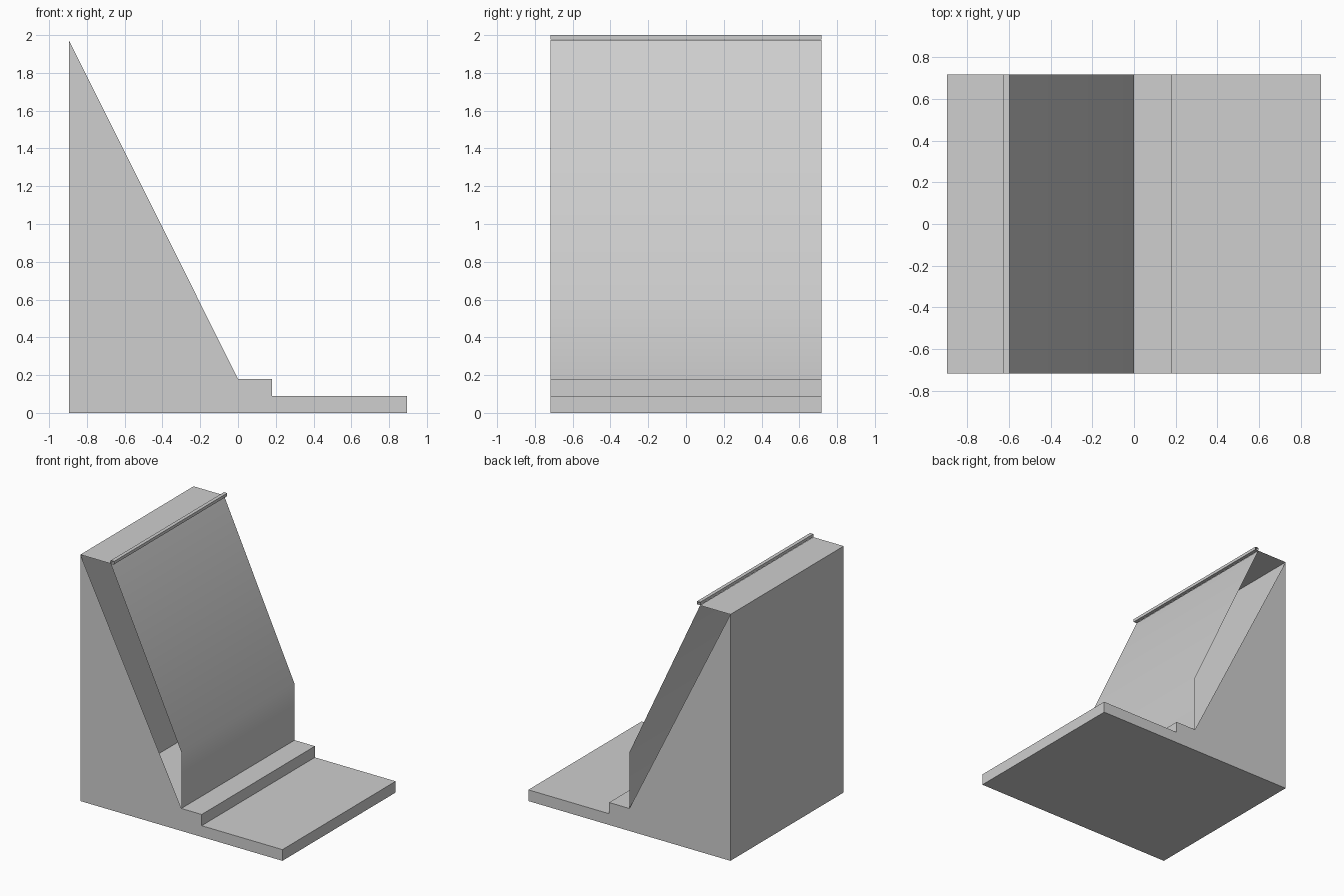
import bpy
from math import radians

if "Cube" in bpy.data.objects:
    bpy.data.objects.remove(bpy.data.objects["Cube"], do_unlink=True)

grey = bpy.data.materials.new("plain_grey")
grey.use_nodes = True
colour = (0.62, 0.62, 0.62, 1)
grey.diffuse_color = colour
grey.node_tree.nodes["Principled BSDF"].inputs["Base Color"].default_value = colour

HALF_DEPTH = 0.717
HALF_WIDTH = 0.896
TOP = 1.975
LEDGE = 0.18      # height of the ledge in front of the panel
LIP = -0.627      # x of the panel's top edge


def make_object(name, verts, faces):
    mesh = bpy.data.meshes.new(name)
    mesh.from_pydata(verts, [], faces)
    mesh.materials.append(grey)
    obj = bpy.data.objects.new(name, mesh)
    bpy.context.collection.objects.link(obj)
    return obj


def sheet(name, path, closed=False):
    """Sweep an (x, z) path along y as a thin skin with open ends."""
    n = len(path)
    verts = [(x, y, z) for y in (-HALF_DEPTH, HALF_DEPTH) for x, z in path]
    faces = []
    for i in range(n if closed else n - 1):
        j = (i + 1) % n
        faces.append((i, i + n, j + n, j))
    return make_object(name, verts, faces)


# Stepped base: floor, front edge, low tray and ledge
base_path = [(-HALF_WIDTH, 0), (HALF_WIDTH, 0), (HALF_WIDTH, 0.09),
             (LEDGE, 0.09), (LEDGE, LEDGE), (0, LEDGE)]
sheet("stepped_base", base_path)

# Leaning panel with an upright foot, shaded smoothly across the bend
panel = sheet("leaning_panel", [(0, LEDGE), (0, 0.63), (LIP, TOP)])
bpy.ops.object.select_all(action="DESELECT")
panel.select_set(True)
bpy.context.view_layer.objects.active = panel
bpy.ops.object.shade_smooth_by_angle(angle=radians(30))

# Top shelf and back wall
sheet("top_and_back", [(LIP, TOP), (-HALF_WIDTH, TOP), (-HALF_WIDTH, 0)])

# Side walls: lower than the panel, leaving an open gap along the slope
side_path = base_path + [(-HALF_WIDTH, TOP)]
order = list(range(len(side_path)))
for name, y, face in (("front_side_wall", -HALF_DEPTH, order),
                      ("back_side_wall", HALF_DEPTH, order[::-1])):
    make_object(name, [(x, y, z) for x, z in side_path], [face])

# Hollow trim bar along the panel's top edge
sheet("top_trim_bar", [(LIP, TOP + 0.001), (-0.598, TOP + 0.001),
                       (-0.598, 2.0), (LIP, 2.0)], closed=True)
